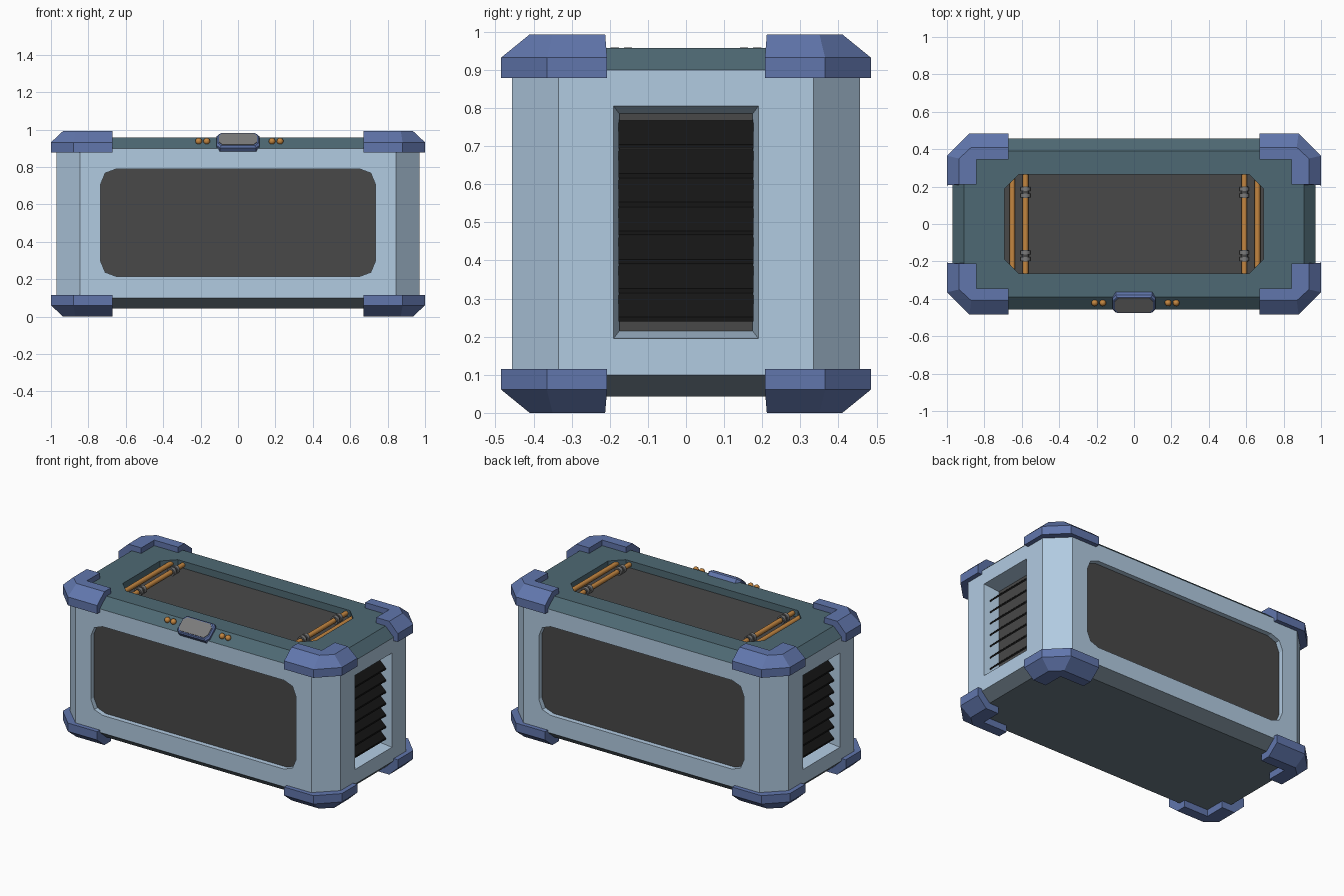
import bpy, bmesh, math
from mathutils import Vector, Matrix

if "Cube" in bpy.data.objects:
    bpy.data.objects.remove(bpy.data.objects["Cube"])


def material(name, rgb):
    m = bpy.data.materials.new(name)
    m.diffuse_color = [c ** 2.2 for c in rgb] + [1]
    m.use_nodes = True
    m.node_tree.nodes["Principled BSDF"].inputs["Base Color"].default_value = m.diffuse_color
    return m


WALL = material("pale_blue", (0.69, 0.79, 0.88))
TEAL = material("dark_teal", (0.31, 0.41, 0.45))
SLATE = material("slate", (0.42, 0.48, 0.52))
BLUE = material("blue", (0.38, 0.46, 0.67))
DARK = material("dark_grey", (0.29, 0.29, 0.29))
GREY = material("mid_grey", (0.48, 0.48, 0.48))
BLACK = material("black", (0.11, 0.11, 0.11))
COPPER = material("copper", (0.76, 0.52, 0.26))


def loft(name, rings, mat=None):
    """Closed solid through rings that share a point count."""
    bm = bmesh.new()
    rows = [[bm.verts.new(p) for p in r] for r in rings]
    n = len(rows[0])
    for a, b in zip(rows, rows[1:]):
        for i in range(n):
            bm.faces.new((a[i], a[(i + 1) % n], b[(i + 1) % n], b[i]))
    bm.faces.new(rows[0])
    bm.faces.new(rows[-1])
    bmesh.ops.remove_doubles(bm, verts=bm.verts, dist=1e-5)
    bmesh.ops.recalc_face_normals(bm, faces=bm.faces)
    me = bpy.data.meshes.new(name)
    bm.to_mesh(me)
    bm.free()
    ob = bpy.data.objects.new(name, me)
    bpy.context.collection.objects.link(ob)
    if mat:
        me.materials.append(mat)
    return ob


def loop4(quad):
    """Mirror first-quadrant points into a full outline."""
    q2 = [(-x, y) for x, y in reversed(quad)]
    return quad + q2 + [(-x, -y) for x, y in quad] + [(x, -y) for x, y in reversed(quad)]


def cham(a, b, ca, cb):
    return loop4([(a, b - cb), (a - ca, b)])


def flat(outline, z):
    return [(x, y, z) for x, y in outline]


def cut(target, cutter):
    mod = target.modifiers.new("cut", 'BOOLEAN')
    mod.operation = 'DIFFERENCE'
    mod.solver = 'EXACT'
    mod.object = cutter
    cutter.hide_render = True
    bpy.context.view_layer.objects.active = target
    bpy.ops.object.modifier_apply(modifier=mod.name)
    bpy.data.objects.remove(cutter)


# main shell, base and lid
wide = cham(0.97, 0.457, 0.125, 0.122)
narrow = cham(0.91, 0.39, 0.10, 0.09)
body = loft("body_shell", [flat(wide, 0.10), flat(wide, 0.90)], WALL)
loft("base", [flat(narrow, 0.043), flat(wide, 0.10)], SLATE)
lid = loft("lid", [flat(wide, 0.90), flat(narrow, 0.957)], TEAL)

# recess in the lid
hatch = cham(0.692, 0.265, 0.075, 0.075)
cut(lid, loft("lid_cutter", [flat(hatch, 0.908), flat(hatch, 1.0)], TEAL))
loft("lid_panel", [flat(hatch, 0.904), flat(hatch, 0.912)], DARK)

# front and back windows
window = loop4([(0.735, 0.205), (0.71, 0.265), (0.65, 0.2875)])


def upright(outline, y):
    return [(x, y, 0.5025 + z) for x, z in outline]


for s, side in ((-1, "front"), (1, "back")):
    cut(body, loft("window_cutter", [upright(window, s * 0.42), upright(window, s * 0.6)], WALL))
    loft(side + "_panel", [upright(window, s * 0.415), upright(window, s * 0.425)], DARK)


# louvred vents at both ends
def vent_ring(x, hy, hz):
    return [(x, y, 0.5 + z) for y, z in ((-hy, -hz), (hy, -hz), (hy, hz), (-hy, hz))]


for s, side in ((-1, "left"), (1, "right")):
    cut(body, loft("vent_cutter", [vent_ring(s * 0.865, 0.175, 0.285),
                                   vent_ring(s * 0.97, 0.19, 0.305),
                                   vent_ring(s * 1.05, 0.19, 0.305)], WALL))
    loft(side + "_vent_back", [vent_ring(s * 0.86, 0.175, 0.285),
                               vent_ring(s * 0.87, 0.175, 0.285)], DARK)
    for k in range(7):
        z = 0.24 + 0.0755 * k
        prof = [(0.935, z), (0.935, z + 0.011), (0.868, z + 0.076), (0.868, z + 0.065)]
        loft(f"{side}_vent_slat", [[(s * x, y, h) for x, h in prof] for y in (-0.177, 0.177)], BLACK)

# corner guards: one section swept round the corner, mirrored eight ways
outer = [(0.67, 0.485), (0.88, 0.485), (1.0, 0.365), (1.0, 0.207)]
crown = [(0.67, 0.41), (0.87, 0.41), (0.935, 0.35), (0.935, 0.212)]
inner = [(0.67, 0.345), (0.842, 0.345), (0.842, 0.345), (0.842, 0.212)]
for sx in (-1, 1):
    for sy in (-1, 1):
        for top in (False, True):
            rings = []
            for o, c, i in zip(outer, crown, inner):
                sec = [(*o, 0.878), (*o, 0.932), (*c, 0.993), (*i, 0.993), (*i, 0.878)]
                rings.append([(sx * x, sy * y, z if top else 0.993 - z) for x, y, z in sec])
            loft("top_corner_guard" if top else "bottom_corner_guard", rings, BLUE)


# copper pipes with clamps in the lid recess
def rod(name, x, y0, y1, z, r, mat, n=12):
    ring = [(x + r * math.cos(2 * math.pi * i / n), z + r * math.sin(2 * math.pi * i / n)) for i in range(n)]
    ob = loft(name, [[(px, y, pz) for px, pz in ring] for y in (y0, y1)], mat)
    bpy.ops.object.select_all(action='DESELECT')
    ob.select_set(True)
    bpy.context.view_layer.objects.active = ob
    bpy.ops.object.shade_smooth_by_angle(angle=math.radians(40))


for x in (-0.65, -0.58, 0.59, 0.66):
    rod("lid_pipe", x, -0.267, 0.267, 0.933, 0.015, COPPER)
for x in (-0.58, 0.59):
    for s in (-1, 1):
        for y in (0.152, 0.187):
            rod("pipe_clamp", x, s * y - 0.011, s * y + 0.011, 0.933, 0.026, GREY)
        rod("clamp_sleeve", x, s * 0.17 - 0.03, s * 0.17 + 0.03, 0.933, 0.019, DARK)

# latch on the sloping front edge of the lid
tilt = Matrix.Translation((0, -0.422, 0.934)) @ Matrix.Rotation(math.radians(39), 4, 'X')


def latch_ring(a, b, n):
    return [tilt @ Vector((x, y, n)) for x, y in cham(a, b, 0.018, 0.022)]


loft("latch_frame", [latch_ring(0.115, 0.06, -0.02), latch_ring(0.115, 0.06, 0.008),
                     latch_ring(0.108, 0.053, 0.018)], BLUE)
loft("latch_plate", [latch_ring(0.102, 0.047, 0.01), latch_ring(0.102, 0.047, 0.022)], GREY)

# copper studs either side of the latch
for x in (-0.21, -0.167, 0.182, 0.225):
    bpy.ops.mesh.primitive_uv_sphere_add(segments=12, ring_count=8, radius=0.018, location=(x, -0.422, 0.938))
    stud = bpy.context.object
    stud.name = "lid_stud"
    stud.data.materials.append(COPPER)
    bpy.ops.object.shade_smooth()
